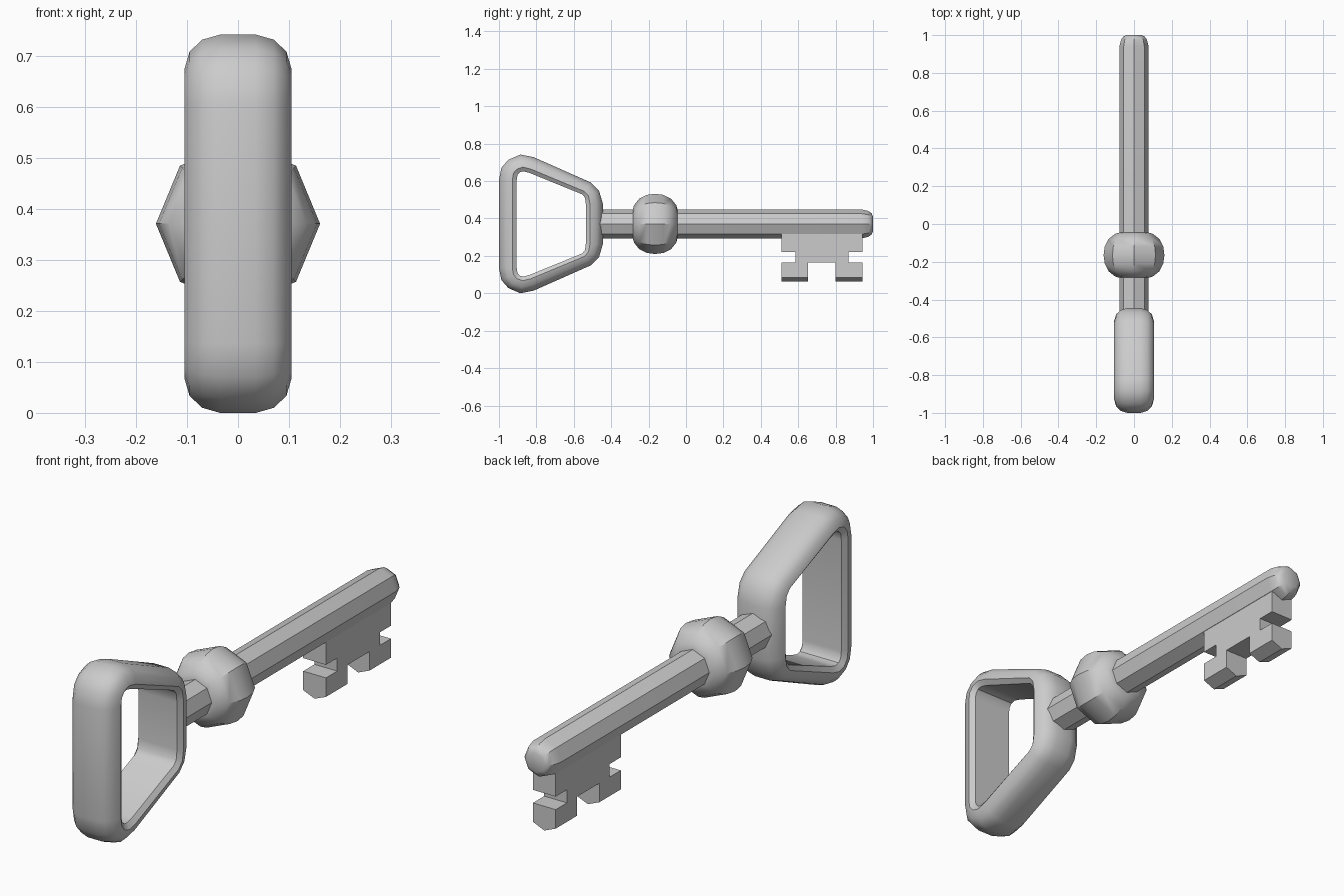
import bpy, bmesh, math

if "Cube" in bpy.data.objects:
    bpy.data.objects.remove(bpy.data.objects["Cube"])

MID = 0.371   # height of the key's long axis


def make_object(name, verts, faces, angle=None):
    mesh = bpy.data.meshes.new(name)
    mesh.from_pydata(verts, [], faces)
    bm = bmesh.new()
    bm.from_mesh(mesh)
    bmesh.ops.recalc_face_normals(bm, faces=bm.faces)
    bm.to_mesh(mesh)
    bm.free()
    obj = bpy.data.objects.new(name, mesh)
    bpy.context.collection.objects.link(obj)
    if angle:
        bpy.ops.object.select_all(action='DESELECT')
        obj.select_set(True)
        bpy.context.view_layer.objects.active = obj
        bpy.ops.object.shade_smooth_by_angle(angle=math.radians(angle))
    return obj


def lathe(name, profile, sides=8):
    """Turn (y, radius) points around the key's long axis."""
    verts = [(r * math.cos(math.tau * i / sides), y, MID + r * math.sin(math.tau * i / sides))
             for y, r in profile for i in range(sides)]
    faces = [(k * sides + i, k * sides + (i + 1) % sides,
              (k + 1) * sides + (i + 1) % sides, (k + 1) * sides + i)
             for k in range(len(profile) - 1) for i in range(sides)]
    faces += [tuple(range(sides)), tuple(range(len(verts) - sides, len(verts)))]
    return make_object(name, verts, faces, 35)


# Bow: upper half of outer and inner outlines as (y, height above axis) pairs
outer = [(-1, .235), (-.987, .30), (-.95, .343), (-.885, .371),
         (-.815, .357), (-.51, .222), (-.465, .178), (-.445, .11)]
inner = [(-.905, .235), (-.901, .262), (-.888, .277), (-.868, .281),
         (-.835, .272), (-.555, .158), (-.54, .14), (-.535, .10)]
outer += [(y, -h) for y, h in reversed(outer)]
inner += [(y, -h) for y, h in reversed(inner)]
# Section as (x, fraction of the way from outer to inner outline)
half = [(.035, 0), (.07, .11), (.095, .37), (.105, .75), (.09, 1)]
section = half + [(-x, t) for x, t in reversed(half)]
n, m = len(outer), len(section)
verts = [(x, a[0] + (b[0] - a[0]) * t, MID + a[1] + (b[1] - a[1]) * t)
         for a, b in zip(outer, inner) for x, t in section]
faces = [(i * m + j, i * m + (j + 1) % m,
          (i + 1) % n * m + (j + 1) % m, (i + 1) % n * m + j)
         for i in range(n) for j in range(m)]
make_object("bow_handle", verts, faces, 35)

# Octagonal shaft with a rounded tip
lathe("shaft", [(-.47, .077), (.94, .077), (.975, .069), (.992, .057), (1, .04)])

# Octagonal collar knob
lathe("collar_knob", [(-.165 + dy, r) for dy, r in
                      [(-.12, .075), (-.113, .1), (-.085, .135), (-.045, .155), (0, .161),
                       (.045, .155), (.085, .135), (.113, .1), (.12, .075)]])

# Toothed bit: side outline, with a ridge along the bottom of each tooth
LOW = .085
outline = [(.51, .35), (.51, .22), (.585, .22), (.585, .165), (.51, .165), (.51, LOW),
           (.653, LOW), (.653, .165), (.80, .165), (.80, LOW), (.943, LOW), (.943, .165),
           (.868, .165), (.868, .22), (.943, .22), (.943, .35)]
k = len(outline)
verts = [(x, y, z - (.022 if z == LOW and x == 0 else 0))
         for x in (-.053, 0, .053) for y, z in outline]
faces = [(c * k + i, c * k + (i + 1) % k, (c + 1) * k + (i + 1) % k, (c + 1) * k + i)
         for c in (0, 1) for i in range(k)]
faces += [tuple(range(k)), tuple(range(2 * k, 3 * k))]
make_object("toothed_bit", verts, faces)
